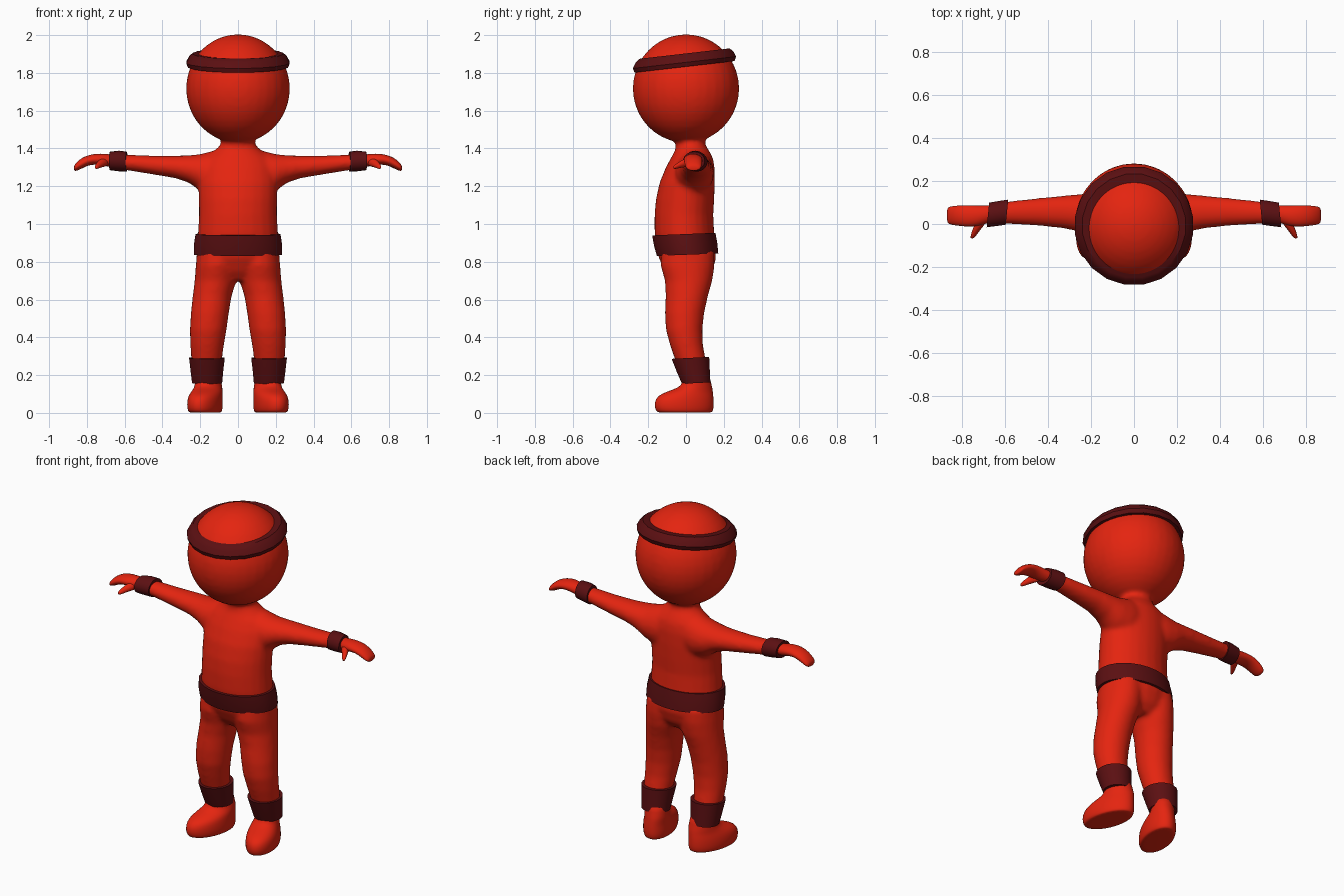
import bpy, bmesh, math
from mathutils import Matrix, Vector


def material(name, rgb):
    m = bpy.data.materials.new(name)
    m.diffuse_color = (*rgb, 1)
    return m


RED = material("bright red", (0.78, 0.018, 0.005))
DARK = material("dark red", (0.105, 0.005, 0.006))


def loft(bm, rows, axis="z", sides=24, tilt=0.0, shear=0.0, mirror=1):
    """Closed loft. Rows are (position, u0, u1, v0, v1); u,v = x,y on z or y,z on x."""
    rings = []
    for p, u0, u1, v0, v1 in rows:
        ring = []
        for i in range(sides):
            a = math.tau * (i + 0.5) / sides
            u = (u0 + u1) / 2 + (u1 - u0) / 2 * math.cos(a)
            v = (v0 + v1) / 2 + (v1 - v0) / 2 * math.sin(a)
            if axis == "z":
                co = (mirror * (u + shear * v), v, p + tilt * v)
            else:
                co = (mirror * (p + tilt * u), u, v)
            ring.append(bm.verts.new(co))
        rings.append(ring)
    for a, b in zip(rings, rings[1:]):
        for i in range(sides):
            j = (i + 1) % sides
            bm.faces.new((a[i], a[j], b[j], b[i]))
    bm.faces.new(rings[0][::-1])
    bm.faces.new(rings[-1])


def finish(bm, name, mat, subsurf=0, angle=40):
    bmesh.ops.recalc_face_normals(bm, faces=bm.faces)
    me = bpy.data.meshes.new(name)
    bm.to_mesh(me)
    bm.free()
    ob = bpy.data.objects.new(name, me)
    bpy.context.collection.objects.link(ob)
    me.materials.append(mat)
    bpy.ops.object.select_all(action="DESELECT")
    ob.select_set(True)
    bpy.context.view_layer.objects.active = ob
    bpy.ops.object.shade_smooth_by_angle(angle=math.radians(angle))
    if subsurf:
        ob.modifiers.new("rounding", "SUBSURF").levels = subsurf
        ob.modifiers["rounding"].render_levels = subsurf
    return ob


# Body: head, torso, arms and legs fused into one smooth skin
bm = bmesh.new()
bmesh.ops.create_uvsphere(bm, u_segments=32, v_segments=20, radius=1,
                          matrix=Matrix.Translation((0, 0, 1.717)) @
                          Matrix.Diagonal((0.275, 0.282, 0.287, 1)))
loft(bm, [(0.70, -0.10, 0.10, -0.07, 0.10), (0.75, -0.19, 0.19, -0.11, 0.14),
          (0.82, -0.222, 0.222, -0.145, 0.16), (0.95, -0.213, 0.213, -0.167, 0.15),
          (1.05, -0.207, 0.207, -0.167, 0.145), (1.13, -0.208, 0.208, -0.16, 0.15),
          (1.22, -0.21, 0.21, -0.14, 0.153), (1.30, -0.20, 0.20, -0.107, 0.152),
          (1.35, -0.175, 0.175, -0.08, 0.143), (1.385, -0.13, 0.13, -0.06, 0.125),
          (1.415, -0.095, 0.095, -0.053, 0.105), (1.44, -0.087, 0.087, -0.06, 0.10),
          (1.47, -0.10, 0.10, -0.08, 0.10), (1.52, -0.10, 0.10, -0.09, 0.10)])
for s in (1, -1):
    loft(bm, [(0.05, -0.06, 0.14, 1.15, 1.41), (0.13, -0.06, 0.148, 1.15, 1.388),
              (0.20, -0.055, 0.145, 1.175, 1.37), (0.26, -0.035, 0.138, 1.218, 1.364),
              (0.33, -0.02, 0.132, 1.242, 1.362), (0.45, -0.008, 0.12, 1.262, 1.362),
              (0.58, 0.0, 0.106, 1.283, 1.367), (0.64, 0.0, 0.10, 1.29, 1.37)],
         axis="x", mirror=s)
    loft(bm, [(0.86, 0.0, 0.215, -0.13, 0.15), (0.78, 0.0, 0.224, -0.135, 0.152),
              (0.70, 0.008, 0.23, -0.112, 0.14), (0.62, 0.033, 0.24, -0.108, 0.117),
              (0.53, 0.048, 0.25, -0.112, 0.097), (0.44, 0.06, 0.255, -0.107, 0.087),
              (0.36, 0.074, 0.253, -0.085, 0.09), (0.28, 0.085, 0.248, -0.058, 0.105),
              (0.20, 0.095, 0.235, -0.03, 0.12)], mirror=s)
body = finish(bm, "body", RED)
rem = body.modifiers.new("fuse", "REMESH")
rem.mode = "VOXEL"
rem.voxel_size = 0.012
rem.use_smooth_shade = True
smo = body.modifiers.new("blend", "SMOOTH")
smo.factor = 0.5
smo.iterations = 9

for s, side in ((1, "left"), (-1, "right")):
    # Foot with a rounded toe turned slightly outward
    bm = bmesh.new()
    loft(bm, [(0.002, 0.095, 0.25, -0.145, 0.135), (0.004, 0.09, 0.256, -0.155, 0.14),
              (0.025, 0.083, 0.263, -0.167, 0.148), (0.06, 0.083, 0.263, -0.167, 0.148),
              (0.09, 0.085, 0.258, -0.152, 0.146), (0.112, 0.088, 0.248, -0.105, 0.143),
              (0.135, 0.095, 0.24, -0.035, 0.14), (0.16, 0.10, 0.238, -0.018, 0.132),
              (0.22, 0.105, 0.235, -0.015, 0.125)], shear=-0.2, mirror=s)
    finish(bm, side + "_foot", RED, subsurf=1, angle=180)

    # Mitten hand with drooping finger tips, and a small thumb
    bm = bmesh.new()
    loft(bm, [(0.63, 0.012, 0.088, 1.30, 1.365), (0.67, 0.008, 0.088, 1.302, 1.368),
              (0.71, -0.008, 0.086, 1.306, 1.373), (0.75, -0.014, 0.087, 1.315, 1.373),
              (0.79, -0.012, 0.088, 1.312, 1.366), (0.825, -0.008, 0.086, 1.294, 1.352),
              (0.85, -0.004, 0.083, 1.282, 1.332), (0.864, 0.002, 0.078, 1.28, 1.316),
              (0.868, 0.015, 0.065, 1.286, 1.306)], axis="x", sides=16, mirror=s)
    path = [((0.695, 0.035, 1.332), 0.026), ((0.715, 0.0, 1.326), 0.025),
            ((0.733, -0.03, 1.315), 0.019), ((0.746, -0.055, 1.304), 0.013),
            ((0.752, -0.068, 1.298), 0.008)]
    rings = []
    for c, r in path:
        rings.append([bm.verts.new((s * (c[0] + r * math.cos(math.tau * i / 10)), c[1],
                                    c[2] + r * math.sin(math.tau * i / 10)))
                      for i in range(10)])
    for a, b in zip(rings, rings[1:]):
        for i in range(10):
            bm.faces.new((a[i], a[(i + 1) % 10], b[(i + 1) % 10], b[i]))
    bm.faces.new(rings[0])
    bm.faces.new(rings[-1])
    finish(bm, side + "_hand", RED, subsurf=1, angle=180)

    # Wrist and ankle bands
    bm = bmesh.new()
    loft(bm, [(0.595, -0.004, 0.114, 1.277, 1.383), (0.635, -0.01, 0.108, 1.279, 1.388),
              (0.682, -0.016, 0.10, 1.285, 1.383)], axis="x", sides=18, tilt=-0.1, mirror=s)
    finish(bm, side + "_wristband", DARK)
    bm = bmesh.new()
    loft(bm, [(0.155, 0.083, 0.244, -0.022, 0.13), (0.22, 0.077, 0.252, -0.05, 0.127),
              (0.29, 0.069, 0.26, -0.077, 0.124)], sides=20, tilt=0.05, mirror=s)
    finish(bm, side + "_ankle_band", DARK)

# Belt
bm = bmesh.new()
loft(bm, [(0.837, -0.235, 0.235, -0.155, 0.172), (0.89, -0.235, 0.235, -0.17, 0.167),
          (0.947, -0.226, 0.226, -0.18, 0.157)], sides=28, tilt=0.04)
finish(bm, "belt", DARK)

# Headband, higher at the back
bm = bmesh.new()
loft(bm, [(z, -r, r, -r - 0.008, r - 0.008) for z, r in
          ((1.833, 0.268), (1.856, 0.277), (1.885, 0.262), (1.903, 0.242))],
     sides=20, tilt=0.115)
finish(bm, "headband", DARK)
